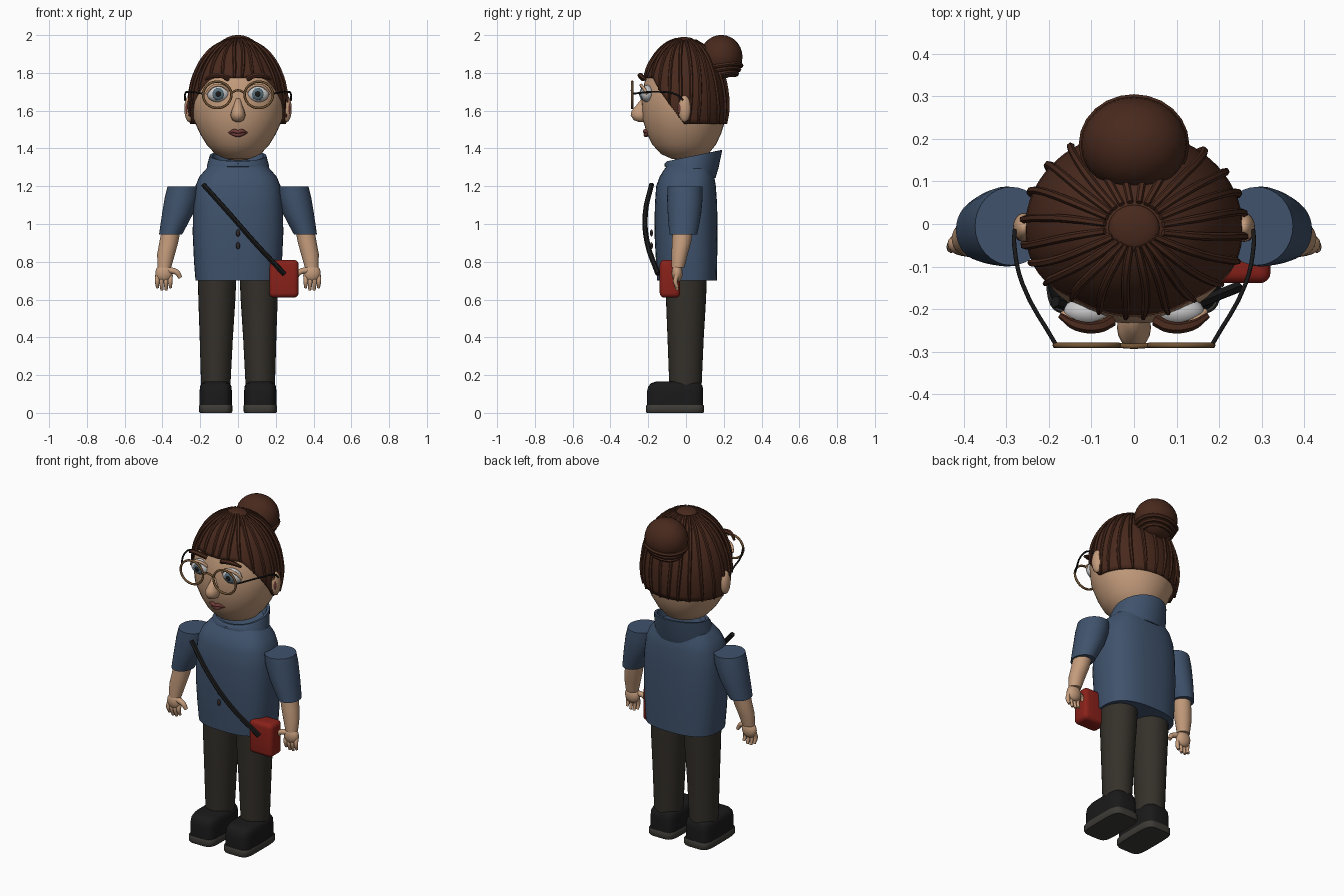
import bpy, bmesh, math
from mathutils import Vector
from math import sin, cos, pi, sqrt, radians

if "Cube" in bpy.data.objects:
    bpy.data.objects.remove(bpy.data.objects["Cube"])

COL = dict(hair=(.065, .022, .012), skin=(.55, .33, .2), shirt=(.05, .085, .15),
           trousers=(.035, .03, .023), black=(.01, .01, .01), sole=(.045, .043, .036),
           bag=(.25, .015, .01), white=(.7, .72, .7), iris=(.1, .16, .2),
           lips=(.16, .045, .04), frame=(.17, .09, .035), button=(.03, .02, .02))
MATS = {}
for k, c in COL.items():
    MATS[k] = bpy.data.materials.new(k)
    MATS[k].diffuse_color = (*c, 1)


def finish(name, me, mat, angle=40):
    me.materials.clear()
    me.materials.append(MATS[mat])
    for p in me.polygons:
        p.use_smooth = True
        p.material_index = 0
    me.set_sharp_from_angle(angle=radians(angle))
    ob = bpy.data.objects.new(name, me)
    bpy.context.collection.objects.link(ob)
    return ob


def from_bm(name, bm, mat, angle=40):
    bmesh.ops.recalc_face_normals(bm, faces=bm.faces)
    me = bpy.data.meshes.new(name)
    bm.to_mesh(me)
    bm.free()
    return finish(name, me, mat, angle)


def loft(name, mat, secs, p=2, n=32, angle=40, tilt=None):
    """Stack of superellipse rings (z, cx, cy, rx, ry); tilt lifts a ring's back."""
    bm, rings = bmesh.new(), []
    for i, (z, cx, cy, rx, ry) in enumerate(secs):
        ring = []
        for j in range(n):
            a = 2 * pi * j / n
            x = math.copysign(abs(cos(a)) ** (2 / p), cos(a))
            y = math.copysign(abs(sin(a)) ** (2 / p), sin(a))
            ring.append(bm.verts.new((cx + rx * x, cy + ry * y, z + (tilt[i] * y if tilt else 0))))
        rings.append(ring)
    for a, b in zip(rings, rings[1:]):
        for j in range(n):
            bm.faces.new((a[j], a[(j + 1) % n], b[(j + 1) % n], b[j]))
    bm.faces.new(rings[0])
    bm.faces.new(rings[-1])
    return from_bm(name, bm, mat, angle)


def ball(name, mat, c, r, u=24, v=14):
    bm = bmesh.new()
    bmesh.ops.create_uvsphere(bm, u_segments=u, v_segments=v, radius=1)
    for w in bm.verts:
        w.co = Vector([c[i] + r[i] * w.co[i] for i in range(3)])
    return from_bm(name, bm, mat)


def tube(name, mat, pts, r, res=2, cyclic=False, radii=None):
    cu = bpy.data.curves.new(name, 'CURVE')
    cu.dimensions, cu.bevel_depth, cu.bevel_resolution = '3D', r, res
    cu.use_fill_caps, cu.resolution_u = True, 4
    sp = cu.splines.new('POLY' if cyclic else 'BEZIER')
    (sp.points if cyclic else sp.bezier_points).add(len(pts) - 1)
    for i, q in enumerate(pts):
        if cyclic:
            sp.points[i].co = (*q, 1)
        else:
            b = sp.bezier_points[i]
            b.co, b.handle_left_type, b.handle_right_type = q, 'AUTO', 'AUTO'
            b.radius = radii[i] if radii else 1
    sp.use_cyclic_u = cyclic
    tmp = bpy.data.objects.new(name, cu)
    me = bpy.data.meshes.new_from_object(tmp)
    bpy.data.objects.remove(tmp)
    return finish(name, me, mat, 50)


# Torso and folded collar
loft("torso", "shirt", [(.7, 0, .005, .225, .158), (.8, 0, .003, .233, .162), (.95, 0, 0, .24, .167),
     (1.1, 0, 0, .238, .165), (1.2, 0, 0, .226, .158), (1.25, 0, .005, .205, .145),
     (1.285, 0, .01, .175, .128), (1.31, 0, .02, .15, .12)], p=2.6, n=40)
loft("collar", "shirt", [(1.265, 0, .02, .14, .1), (1.275, 0, .022, .168, .135), (1.31, 0, .03, .164, .143),
     (1.362, 0, .045, .15, .147), (1.36, 0, .045, .135, .13), (1.32, 0, .04, .12, .11)],
     n=40, tilt=[-.025, -.03, -.01, .03, .03, .02])
for i, z in enumerate((.952, .885)):
    ball(f"button_{i}", "button", (0, -.183, z), (.011, .008, .019), 12, 8)

# Head, nose, mouth
loft("head", "skin", [(1.337, 0, -.005, .02, .02), (1.345, 0, -.005, .065, .07), (1.37, 0, -.007, .12, .125),
     (1.42, 0, -.01, .166, .168), (1.475, 0, -.01, .2, .195), (1.555, 0, -.01, .236, .22),
     (1.65, 0, -.01, .248, .224), (1.75, 0, -.01, .236, .21), (1.85, 0, -.01, .188, .167),
     (1.93, 0, -.01, .11, .098), (1.96, 0, -.01, .02, .02)], angle=70, n=40)
loft("nose", "skin", [(1.54, 0, -.235, .012, .015), (1.55, 0, -.24, .03, .037), (1.575, 0, -.243, .04, .05),
     (1.6, 0, -.24, .034, .048), (1.63, 0, -.23, .022, .032), (1.665, 0, -.22, .013, .015)], n=16, angle=80)
tube("upper_lip", "lips", [(-.05, -.198, 1.482), (-.02, -.216, 1.492), (0, -.218, 1.487),
     (.02, -.216, 1.492), (.05, -.198, 1.482)], .011, radii=[.4, 1, .9, 1, .4])
tube("lower_lip", "lips", [(-.045, -.196, 1.48), (0, -.212, 1.472), (.045, -.196, 1.48)], .013, radii=[.3, 1, .3])

# Hair cap: shell whose lower rim is high at the fringe and low at the back
HC, HX, HY, HZ, HT = 1.63, .256, .228, .35, 1.978


def hair_edge(a):
    return 1.53 + .245 * min(1, max(0, cos(a) / .8))


def hair_pt(a, t, off=0):
    lo = hair_edge(a)
    ang = t * pi / 2
    z = HT - (HT - lo) * (1 - cos(ang)) if lo >= HC else None
    if z is None:
        full = t * 1.3
        z = HC + (HT - HC) * cos(min(full, 1) * pi / 2) if full <= 1 else HC - (HC - lo) * (full - 1) / .3
    h = (z - HC) / HZ
    f = sqrt(max(0, 1 - h * h)) if h > 0 else 1 - .5 * h * h
    return Vector(((HX + off) * f * sin(a), -.01 - (HY + off) * f * cos(a), z + off * max(0, h)))


bm, N, M = bmesh.new(), 64, 16
grid = [[bm.verts.new(hair_pt(2 * pi * j / N, i / M)) for j in range(N)] for i in range(M + 1)]
for a, b in zip(grid, grid[1:]):
    for j in range(N):
        bm.faces.new((a[j], a[(j + 1) % N], b[(j + 1) % N], b[j]))
bm.faces.new(grid[0])
hair = from_bm("hair_cap", bm, "hair", 60)
sol = hair.modifiers.new("thickness", 'SOLIDIFY')
sol.thickness, sol.offset = .014, -1

# Raised strands radiating from the crown
K = 24
for k in range(K):
    a = 2 * pi * (k + .5) / K
    pts = [hair_pt(a + .05 * sin(4 * t + k), t, .005) for t in (.12, .3, .5, .7, .85, 1)]
    tube(f"hair_strand_{k}", "hair", pts, .0095, 1, radii=[.8, 1, 1, 1, 1, .6])
ball("hair_crown", "hair", (0, -.01, 1.97), (.06, .055, .02))
ball("hair_bun", "hair", (0, .187, 1.885), (.125, .112, .116))
for k in range(3):
    r = .11 - .012 * k
    tube(f"bun_wrap_{k}", "hair", [(r * 1.08 * cos(t * pi / 12), .187 + r * .97 * sin(t * pi / 12),
         1.84 - .022 * k + .008 * sin(t * pi / 6)) for t in range(24)], .011, 1, cyclic=True)

# Bag, flap seam and strap
bm = bmesh.new()
bmesh.ops.create_cube(bm, size=1)
for v in bm.verts:
    v.co = Vector((.243 + .155 * v.co.x, -.085 + .108 * v.co.y, .71 + .2 * v.co.z))
bmesh.ops.bevel(bm, geom=bm.edges[:], offset=.025, segments=4, profile=.5, affect='EDGES')
from_bm("bag", bm, "bag")
tube("bag_strap", "black", [(-.185, -.182, 1.21), (-.05, -.215, 1.06), (.09, -.205, .9), (.245, -.148, .735)], .014, 1)
tube("glasses_bridge", "frame", [(-.034, -.285, 1.695), (0, -.287, 1.708), (.034, -.285, 1.695)], .006)

# Everything that comes in pairs
for s, side in ((-1, "left"), (1, "right")):
    # Legs and shoes
    loft(f"leg_{side}", "trousers", [(.13, s * .118, -.003, .077, .085), (.4, s * .115, -.002, .088, .096),
         (.6, s * .112, 0, .098, .106), (.76, s * .11, 0, .103, .112)])
    loft(f"shoe_sole_{side}", "sole", [(0, s * .118, -.058, .083, .15), (.008, s * .118, -.058, .089, .154),
         (.036, s * .118, -.058, .089, .154), (.042, s * .118, -.058, .085, .15)], p=5, n=40)
    loft(f"shoe_{side}", "black", [(.035, s * .118, -.058, .086, .149), (.11, s * .118, -.058, .086, .149),
         (.14, s * .118, -.056, .083, .144), (.157, s * .118, -.053, .074, .132),
         (.165, s * .118, -.05, .058, .11)], p=4, n=40)
    # Sleeve, forearm, hand
    loft(f"sleeve_{side}", "shirt", [(1.198, s * .288, -.005, .085, .092), (1.14, s * .298, -.006, .09, .094),
         (1.06, s * .318, -.008, .083, .089), (1.0, s * .338, -.011, .072, .082),
         (.945, s * .357, -.014, .061, .073)])
    loft(f"forearm_{side}", "skin", [(.98, s * .352, -.016, .05, .055), (.9, s * .367, -.024, .05, .05),
         (.84, s * .381, -.034, .047, .043), (.77, s * .39, -.043, .036, .034)])
    ball(f"palm_{side}", "skin", (s * .392, -.047, .74), (.046, .029, .048), 20, 12)
    for i in range(4):
        x = .357 + .023 * i
        tip = .662 - (.012 if i in (1, 2) else 0)
        tube(f"finger_{side}_{i}", "skin", [(s * x, -.048, .73), (s * (x + .002), -.056, .695),
             (s * x, -.045, tip)], .0125, radii=[1, 1, .65])
    tube(f"thumb_{side}", "skin", [(s * .37, -.052, .755), (s * .325, -.062, .745), (s * .305, -.06, .715)],
         .015, radii=[1.2, 1, .7])
    # Ears
    ball(f"ear_{side}", "skin", (s * .258, -.008, 1.61), (.026, .034, .07))
    ball(f"ear_inner_{side}", "lips", (s * .266, -.02, 1.61), (.014, .02, .045), 16, 10)
    # Eyes and brows
    e = s * .105
    ball(f"eye_{side}", "white", (e, -.205, 1.69), (.06, .036, .045))
    ball(f"iris_{side}", "iris", (e, -.232, 1.688), (.032, .013, .032), 20, 10)
    ball(f"pupil_{side}", "black", (e, -.24, 1.688), (.017, .008, .017), 16, 8)
    tube(f"eyelid_{side}", "skin", [(e - .062, -.21, 1.69), (e - .035, -.232, 1.724), (e, -.238, 1.735),
         (e + .035, -.228, 1.724), (e + .062, -.205, 1.69)], .008)
    tube(f"eyebrow_{side}", "hair", [(s * .05, -.226, 1.768), (s * .085, -.242, 1.784),
         (s * .135, -.238, 1.785), (s * .173, -.215, 1.765)], .014, 1, radii=[1, 1, .9, .5])
    # Glasses
    g = s * .11
    tube(f"glasses_rim_{side}", "frame", [(g + .075 * cos(t * pi / 16), -.285, 1.684 + .07 * sin(t * pi / 16))
         for t in range(32)], .0065, cyclic=True)
    tube(f"glasses_temple_{side}", "black", [(s * .184, -.282, 1.69), (s * .262, -.14, 1.7),
         (s * .281, -.05, 1.685), (s * .28, -.015, 1.655)], .005)

for m in bpy.data.materials:
    if m.users and not m.is_grease_pencil:
        m.use_nodes = True
        m.node_tree.nodes["Principled BSDF"].inputs["Base Color"].default_value = m.diffuse_color
